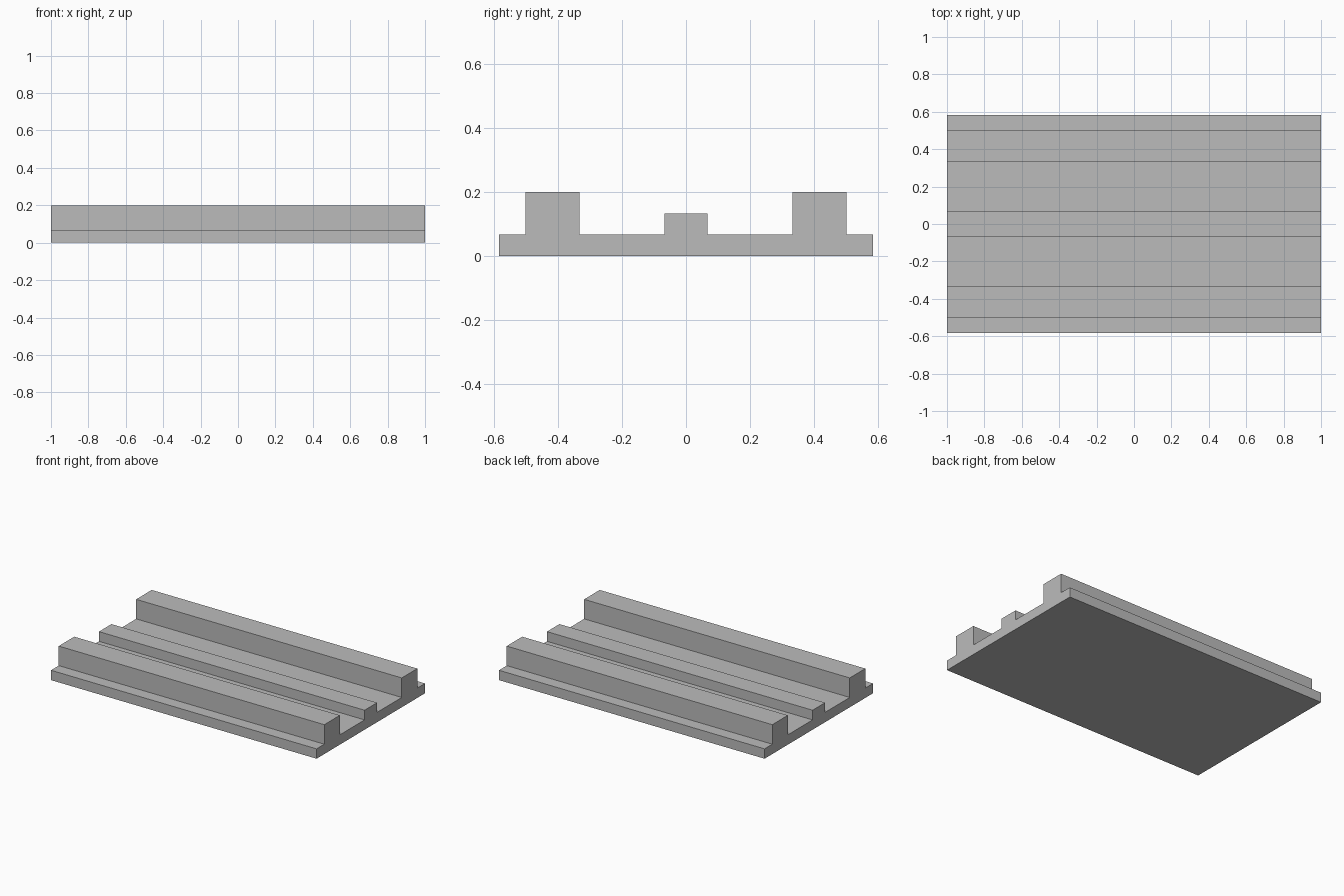
import bpy
import bmesh

cube = bpy.data.objects.get("Cube")
if cube:
    bpy.data.objects.remove(cube, do_unlink=True)

# Plain grey for the whole channel
grey = bpy.data.materials.new("plain grey")
grey.use_nodes = True
colour = (0.5, 0.5, 0.5, 1)
grey.diffuse_color = colour
grey.node_tree.nodes["Principled BSDF"].inputs["Base Color"].default_value = colour

HALF_LENGTH = 1.0

# Half of the cross-section (y, z), from the centre rib out to the edge
half = [(0.067, 0.133), (0.067, 0.067), (0.333, 0.067), (0.333, 0.2),
        (0.5, 0.2), (0.5, 0.067), (0.583, 0.067), (0.583, 0)]
section = half + [(-y, z) for y, z in reversed(half)]

# Extrude the mirrored section along x
bm = bmesh.new()
end = bm.faces.new([bm.verts.new((-HALF_LENGTH, y, z)) for y, z in section])
result = bmesh.ops.extrude_face_region(bm, geom=[end], use_keep_orig=True)
moved = [v for v in result["geom"] if isinstance(v, bmesh.types.BMVert)]
bmesh.ops.translate(bm, verts=moved, vec=(2 * HALF_LENGTH, 0, 0))
bmesh.ops.recalc_face_normals(bm, faces=bm.faces)

mesh = bpy.data.meshes.new("ribbed_channel")
bm.to_mesh(mesh)
bm.free()
mesh.materials.append(grey)
channel = bpy.data.objects.new("ribbed_channel", mesh)
bpy.context.collection.objects.link(channel)
